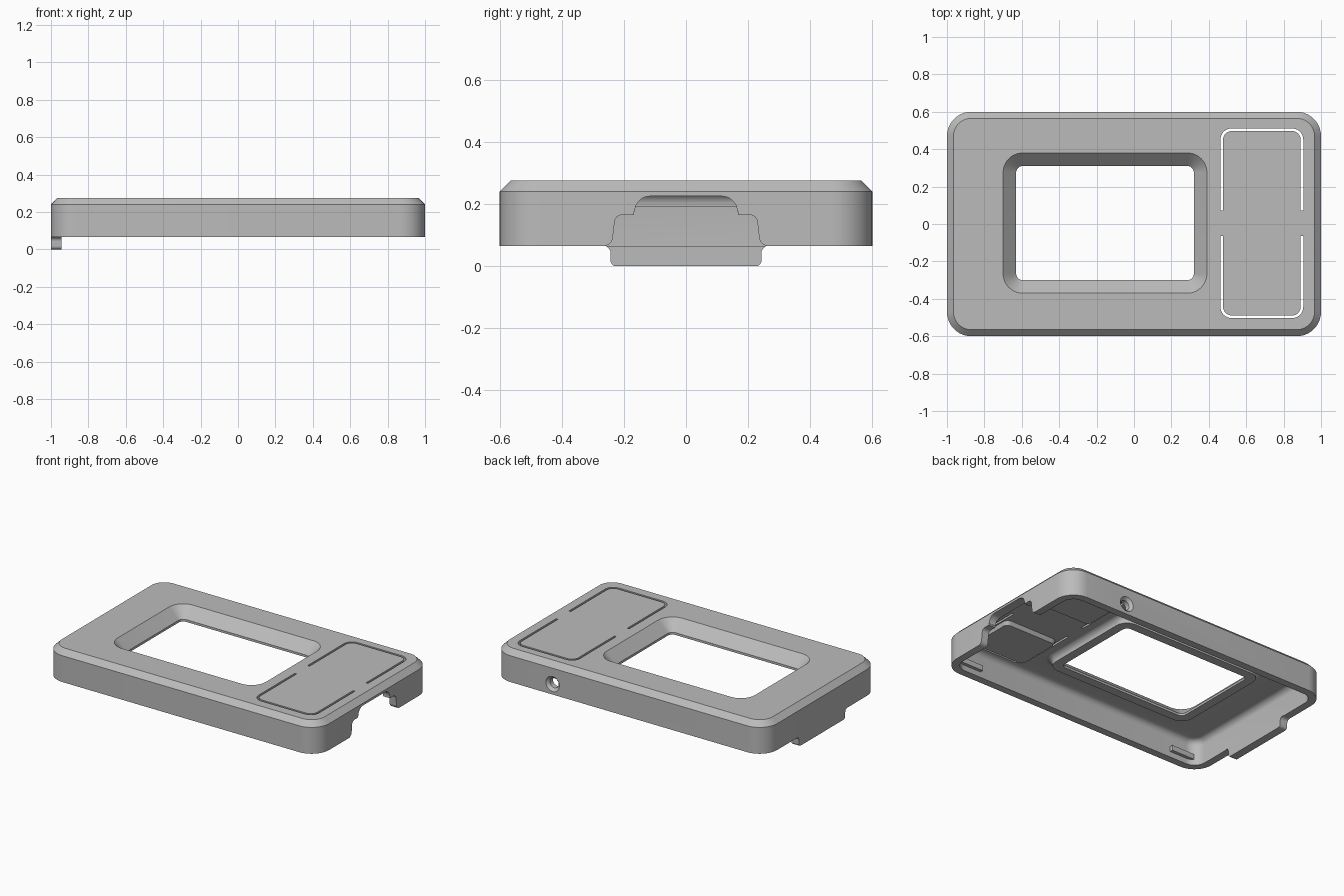
import bpy, bmesh
from math import pi, cos, sin, radians
from mathutils import Matrix

old = bpy.data.objects.get("Cube")
if old:
    bpy.data.objects.remove(old, do_unlink=True)

grey = bpy.data.materials.new("plain grey")
grey.use_nodes = True
colour = (0.5, 0.5, 0.5, 1)
grey.diffuse_color = colour
grey.node_tree.nodes["Principled BSDF"].inputs["Base Color"].default_value = colour


def make(name, bm):
    bmesh.ops.recalc_face_normals(bm, faces=bm.faces)
    mesh = bpy.data.meshes.new(name)
    bm.to_mesh(mesh)
    bm.free()
    ob = bpy.data.objects.new(name, mesh)
    mesh.materials.append(grey)
    bpy.context.collection.objects.link(ob)
    return ob


def arc(cx, cy, r, start, sweep=90, n=10):
    return [(cx + r * cos(radians(start + sweep * i / n)),
             cy + r * sin(radians(start + sweep * i / n))) for i in range(n + 1)]


def rounded(hx, hy, r, cx=0, cy=0):
    pts = []
    for i, (sx, sy) in enumerate([(1, 1), (-1, 1), (-1, -1), (1, -1)]):
        pts += arc(cx + sx * (hx - r), cy + sy * (hy - r), r, 90 * i)
    return pts


def loft(name, rings):
    """Solid through rings of 3D points with equal counts."""
    bm = bmesh.new()
    loops = [[bm.verts.new(p) for p in ring] for ring in rings]
    for a, b in zip(loops, loops[1:]):
        for i in range(len(a)):
            j = (i + 1) % len(a)
            bm.faces.new((a[i], a[j], b[j], b[i]))
    bm.faces.new(loops[0])
    bm.faces.new(loops[-1])
    return make(name, bm)


def stack(name, levels, cx=0, cy=0):
    """Rounded rectangles (half x, half y, radius, z) joined upward."""
    return loft(name, [[(x, y, z) for x, y in rounded(hx, hy, r, cx, cy)]
                       for hx, hy, r, z in levels])


def prism_x(name, outline, x0, x1):
    return loft(name, [[(x, y, z) for y, z in outline] for x in (x0, x1)])


def mirrored(half):
    return half + [(-y, z) for y, z in reversed(half)]


def box(name, x, y, z, sx, sy, sz):
    bm = bmesh.new()
    bmesh.ops.create_cube(bm, size=1, matrix=Matrix.Translation((x, y, z)) @ Matrix.Diagonal((sx, sy, sz, 1)))
    return make(name, bm)


def cone_y(name, x, y, z, r1, r2, depth):
    bm = bmesh.new()
    m = Matrix.Translation((x, y, z)) @ Matrix.Rotation(-pi / 2, 4, 'X')
    bmesh.ops.create_cone(bm, cap_ends=True, segments=32, radius1=r1, radius2=r2, depth=depth, matrix=m)
    return make(name, bm)


def combine(target, other, operation):
    mod = target.modifiers.new("cut", 'BOOLEAN')
    mod.operation, mod.object, mod.solver = operation, other, 'EXACT'
    deps = bpy.context.evaluated_depsgraph_get()
    mesh = bpy.data.meshes.new_from_object(target.evaluated_get(deps))
    target.modifiers.clear()
    target.data = mesh
    bpy.data.objects.remove(other, do_unlink=True)


# Outer shell with chamfered top, hollowed with a filleted ceiling
shell = stack("case_shell", [(1, 0.6, 0.13, 0.065), (1, 0.6, 0.13, 0.24), (0.965, 0.565, 0.095, 0.275)])
hollow = [(0.95, 0.55, 0.08, 0.02)]
for u, v in arc(0, 0, 0.04, 0, n=6):
    hollow.append((0.91 + u, 0.51 + u, 0.04 + u, 0.195 + v))
combine(shell, stack("hollow", hollow), 'DIFFERENCE')

# Screen rim under the ceiling, then the bevelled window through it
WX, WY, HX, HY = -0.155, 0.005, 0.475, 0.305
rim = [(HX + 0.06, HY + 0.06, 0.08, 0.19)]
for u, v in reversed(arc(0.1, 0.195, 0.04, 90, n=6)):
    rim.append((HX + u, HY + u, 0.02 + u, v))
rim.append((HX + 0.1, HY + 0.1, 0.12, 0.25))
combine(shell, stack("rim", rim, WX, WY), 'UNION')
window = [(HX, HY, 0.035, 0.1), (HX, HY, 0.035, 0.205), (HX + 0.1, HY + 0.1, 0.135, 0.305)]
combine(shell, stack("window", window, WX, WY), 'DIFFERENCE')

# Stepped connector opening in one end wall
half = [(0.262, 0.03), (0.262, 0.065)]
half += list(reversed(arc(0.265, 0.095, 0.03, 180, 75, 6)))
half += arc(0.205, 0.14, 0.025, 0, n=6)
half += [(0.167, 0.165), (0.167, 0.175)]
half += arc(0.115, 0.175, 0.05, 0, n=8)
combine(shell, prism_x("opening", mirrored(half), 0.9, 1.1), 'DIFFERENCE')

# U-shaped slits that free the two push buttons
for side in (1, -1):
    outer = [(0.905, 0.067)] + arc(0.845, 0.447, 0.06, 0) + arc(0.522, 0.447, 0.06, 90) + [(0.462, 0.067)]
    inner = [(0.891, 0.067)] + arc(0.845, 0.447, 0.046, 0) + arc(0.522, 0.447, 0.046, 90) + [(0.476, 0.067)]
    outline = outer + inner[::-1]
    slit = loft("slit", [[(x, 0.004 + side * y, z) for x, y in outline] for z in (0.15, 0.35)])
    combine(shell, slit, 'DIFFERENCE')

# Countersunk hole in the back wall
combine(shell, cone_y("hole", 0.56, 0.58, 0.135, 0.032, 0.032, 0.2), 'DIFFERENCE')
combine(shell, cone_y("countersink", 0.56, 0.6, 0.135, 0.03, 0.07, 0.04), 'DIFFERENCE')

# Locking tab below the other end wall
half = arc(0.225, 0.018, 0.018, -90, n=5) + [(0.243, 0.042)]
half += list(reversed(arc(0.265, 0.043, 0.022, 90, n=5)))[1:]
tab = prism_x("locking_tab", mirrored(half), -1, -0.945)
parts = [shell, tab]

# Button pads on the underside and snap ridges on the long walls
for side, word in ((1, "back"), (-1, "front")):
    pad = stack(word + "_button_pad", [(0.19, 0.155, 0.03, 0.21), (0.2, 0.17, 0.04, 0.238)],
                0.683, 0.004 + side * 0.31)
    parts.append(pad)
    for x, end in ((0.83, "left"), (-0.83, "right")):
        parts.append(box(word + "_" + end + "_snap", x, side * 0.543, 0.12, 0.17, 0.03, 0.035))

# Smooth curves, crisp edges
bpy.ops.object.select_all(action='DESELECT')
for ob in parts:
    ob.select_set(True)
bpy.context.view_layer.objects.active = shell
bpy.ops.object.shade_smooth_by_angle(angle=radians(25))
